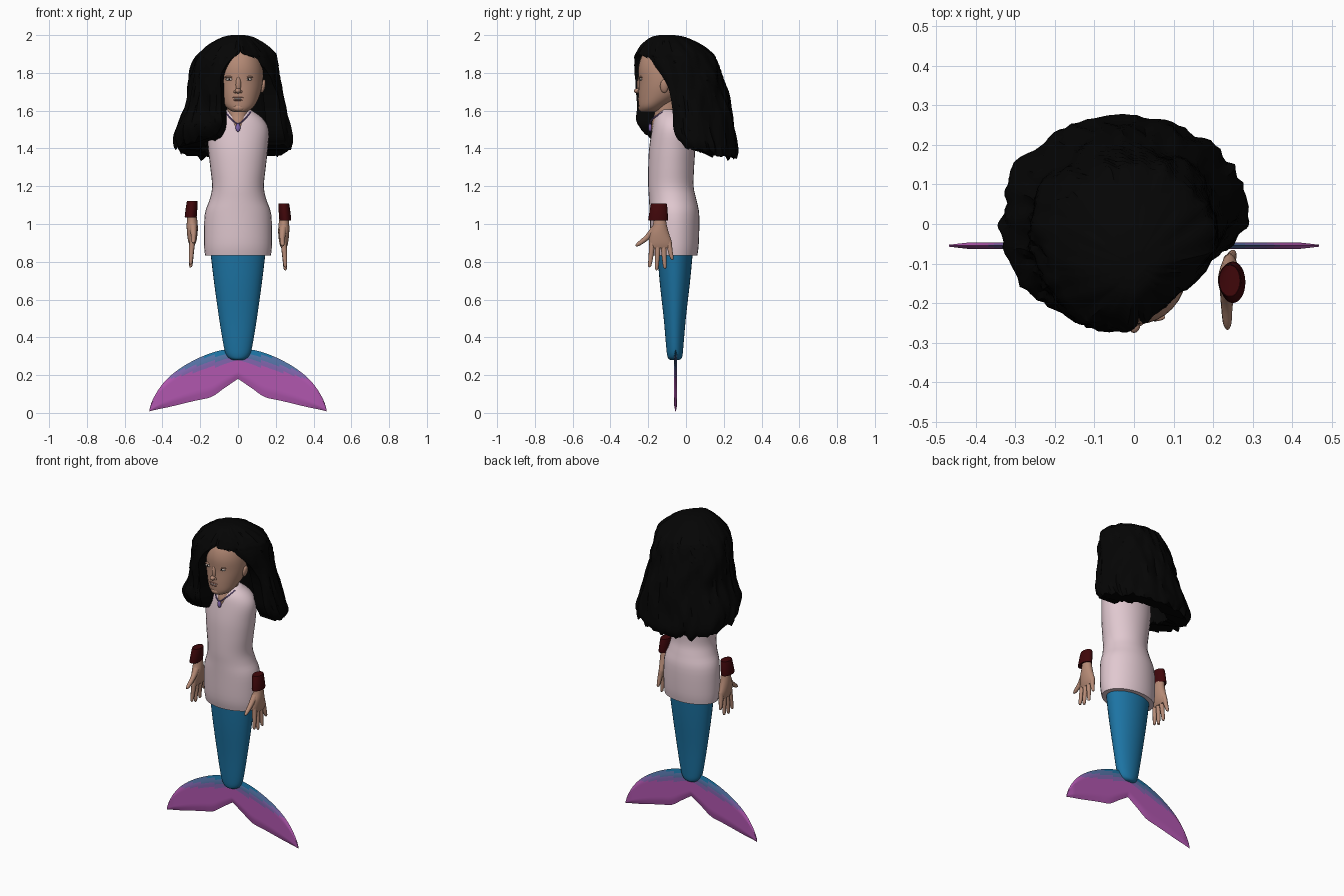
import bpy, bmesh, math
from mathutils import Vector, noise

cube = bpy.data.objects.get("Cube")
if cube:
    bpy.data.objects.remove(cube)


def material(name, *rgb):
    m = bpy.data.materials.new(name)
    m.use_nodes = True
    m.diffuse_color = (*rgb, 1)
    bsdf = m.node_tree.nodes["Principled BSDF"]
    bsdf.inputs["Base Color"].default_value = (*rgb, 1)
    bsdf.inputs["Roughness"].default_value = 0.7
    return m


SKIN = material("skin", .46, .255, .18)
SHIRT = material("pale pink cloth", .75, .58, .63)
HAIR = material("black hair", .0015, .0015, .0015)
CUFF = material("dark red cuff", .05, .002, .003)
BLUE = material("tail blue", .012, .175, .37)
HAZE = material("blue lilac", .09, .17, .38)
LILAC = material("lilac", .22, .13, .42)
MAGENTA = material("fin magenta", .44, .095, .43)
WHITE = material("eye white", .6, .52, .48)
LIPS = material("lips", .37, .17, .13)


def select(ob):
    bpy.ops.object.select_all(action='DESELECT')
    ob.select_set(True)
    bpy.context.view_layer.objects.active = ob


def finish(ob, angle=40):
    select(ob)
    bpy.ops.object.shade_smooth_by_angle(angle=math.radians(angle))
    return ob


def smooth(rows, k=4):
    """Catmull-Rom refinement of a list of equal-length rows."""
    out = []
    for i in range(len(rows) - 1):
        quad = [rows[min(max(i + j, 0), len(rows) - 1)] for j in (-1, 0, 1, 2)]
        for s in range(k):
            t = s / k
            out.append([b + t / 2 * (c - a + t * (2*a - 5*b + 4*c - d + t * (3*(b - c) + d - a)))
                        for a, b, c, d in zip(*quad)])
    return out + [list(rows[-1])]


def skin(name, rings, mats, paint=None, angle=40):
    """Join closed rings of points into a capped surface."""
    bm = bmesh.new()
    loops = [[bm.verts.new(p) for p in r] for r in rings]
    n = len(loops[0])
    for a, b in zip(loops, loops[1:]):
        for i in range(n):
            bm.faces.new((a[i], a[(i + 1) % n], b[(i + 1) % n], b[i]))
    bm.faces.new(loops[0])
    bm.faces.new(loops[-1])
    bmesh.ops.recalc_face_normals(bm, faces=bm.faces)
    if paint:
        for f in bm.faces:
            f.material_index = paint(f.calc_center_median())
    me = bpy.data.meshes.new(name)
    bm.to_mesh(me)
    bm.free()
    for m in mats:
        me.materials.append(m)
    ob = bpy.data.objects.new(name, me)
    bpy.context.collection.objects.link(ob)
    return finish(ob, angle)


def oval(z, x0, x1, y0, y1, n=32):
    pts = []
    for i in range(n):
        a = math.tau * i / n
        pts.append(((x0 + x1) / 2 + (x1 - x0) / 2 * math.sin(a),
                    (y0 + y1) / 2 - (y1 - y0) / 2 * math.cos(a), z))
    return pts


def loft(name, rows, mat, k=4):
    return skin(name, [oval(*r) for r in smooth(rows, k)], [mat])


def body(name, rows, mat, cx=0):
    """Loft from rows of height, half width, front, back."""
    return loft(name, [(z, cx - w, cx + w, f, b) for z, w, f, b in rows], mat)


def ball(name, loc, size, mat, tilt=0):
    bpy.ops.mesh.primitive_uv_sphere_add(segments=16, ring_count=10, location=loc,
                                         rotation=(0, tilt, 0))
    ob = bpy.context.object
    ob.name, ob.scale = name, size
    ob.data.materials.append(mat)
    return finish(ob, 60)


def tube(name, pts, radii, mat):
    cu = bpy.data.curves.new(name, 'CURVE')
    cu.dimensions, cu.bevel_depth, cu.bevel_resolution = '3D', 1, 3
    cu.use_fill_caps = True
    sp = cu.splines.new('POLY')
    rows = smooth([(*p, r) for p, r in zip(pts, radii)], 3)
    sp.points.add(len(rows) - 1)
    for pt, (x, y, z, r) in zip(sp.points, rows):
        pt.co, pt.radius = (x, y, z, 1), r
    cu.materials.append(mat)
    ob = bpy.data.objects.new(name, cu)
    bpy.context.collection.objects.link(ob)
    select(ob)
    bpy.ops.object.convert(target='MESH')
    return finish(bpy.context.object, 60)


# Tail and tunic
body("tail", [(.279, .015, -.07, -.048), (.284, .037, -.09, -.028), (.302, .059, -.099, -.019),
              (.35, .075, -.105, -.014), (.5, .1, -.118, -.001), (.7, .128, -.14, .022),
              (.86, .147, -.152, .037)], BLUE)
body("tunic", [(.832, .174, -.172, .06), (.9, .18, -.185, .068), (1.05, .176, -.192, .07),
               (1.13, .15, -.196, .055), (1.2, .137, -.2, .04), (1.3, .147, -.2, .043),
               (1.4, .158, -.195, .048), (1.5, .162, -.18, .04), (1.56, .13, -.166, .02),
               (1.605, .068, -.14, -.03)], SHIRT)

# Tail fin: flat sections with bevelled rims across the width
half = smooth([(0, .18, .34), (.07, .133, .335), (.14, .085, .318), (.22, .066, .285),
               (.3, .047, .24), (.37, .03, .185), (.42, .02, .125), (.455, .012, .062),
               (.468, .008, .02)], 4)
columns = [(-x, b, t) for x, b, t in half[:0:-1]] + half


def fin_section(x, low, high, n=16):
    thick = .008 * min(1, (.49 - abs(x)) / .07)
    up = [(x, thick * min(1, 6 * i / n, 6 * (n - i) / n), low + (high - low) * i / n)
          for i in range(n + 1)]
    return [(x, -.055 - w, z) for x, w, z in up] + [(x, -.055 + w, z) for x, w, z in up[-2:0:-1]]


def fin_colour(c):
    level = c.z + .26 * abs(c.x)
    if c.z + .12 * abs(c.x) > .318:
        return 0
    return 1 if level > .306 else 2 if level > .276 else 3


skin("tail_fin", [fin_section(*c) for c in columns], [BLUE, HAZE, LILAC, MAGENTA], fin_colour, 20)

# Neck, head and face
body("neck", [(1.49, .02, -.182, -.06), (1.54, .046, -.18, -.05), (1.58, .057, -.168, -.04),
              (1.66, .06, -.16, -.03)], SKIN)
body("head", [(1.592, .018, -.23, -.19), (1.598, .044, -.242, -.15), (1.625, .077, -.25, -.11),
              (1.68, .105, -.252, -.03), (1.75, .121, -.25, 0), (1.83, .121, -.252, .01),
              (1.9, .1, -.228, 0), (1.95, .05, -.17, -.06)], SKIN, cx=.01)
ball("nose_bridge", (.002, -.243, 1.738), (.015, .017, .045), SKIN)
ball("nose_tip", (0, -.254, 1.705), (.016, .022, .014), SKIN)
ball("upper_lip", (0, -.249, 1.669), (.03, .008, .004), LIPS)
ball("teeth", (0, -.25, 1.663), (.022, .007, .004), WHITE)
ball("lower_lip", (0, -.248, 1.656), (.025, .009, .005), LIPS)
ball("chin", (.004, -.233, 1.615), (.032, .02, .02), SKIN)
for side, s in (("left", 1), ("right", -1)):
    x = .004 + .05 * s
    ball(side + "_nostril", (.014 * s, -.249, 1.7), (.009, .01, .008), SKIN)
    ball(side + "_eye", (x, -.237, 1.766), (.021, .009, .007), WHITE)
    ball(side + "_pupil", (x, -.243, 1.766), (.005, .004, .005), HAIR)
    ball(side + "_eyelid", (x, -.236, 1.778), (.025, .01, .006), SKIN)
    ball(side + "_ear", (.01 + .122 * s, -.115, 1.73), (.013, .022, .036), SKIN, .2 * s)

# Necklace
tube("necklace", [(-.066, -.125, 1.592), (-.036, -.178, 1.556), (0, -.192, 1.53),
                  (.036, -.178, 1.556), (.066, -.125, 1.592)], [.0035] * 5, LILAC)
ball("pendant", (0, -.19, 1.51), (.013, .009, .022), LILAC)

# Cuffs and hands: the right one hangs a little higher and further back
for side, s, lift, back in (("left", 1, 0, 0), ("right", -1, .015, .08)):
    def wide(rows):
        return [(z + lift, s * (c - w), s * (c + w), f + back, b + back) for z, c, w, f, b in rows]

    def digit(name, pts, radii):
        tube(name, [(s * x, y + back, z + lift) for x, y, z in pts], radii, SKIN)

    loft(side + "_cuff", wide([(1.022, .25, .029, -.197, -.098), (1.026, .25, .032, -.2, -.095),
                               (1.1, .243, .029, -.187, -.1), (1.106, .243, .025, -.183, -.104)]),
         CUFF, 2)
    loft(side + "_palm", wide([(1.06, .246, .02, -.17, -.11), (1.0, .243, .028, -.174, -.103),
                               (.95, .242, .029, -.192, -.09), (.9, .242, .023, -.196, -.074),
                               (.872, .243, .014, -.188, -.076)]), SKIN)
    fingers = [("index", -.178, -.192, .772), ("middle", -.149, -.155, .757),
               ("ring", -.12, -.112, .765), ("little", -.092, -.074, .81)]
    for label, y0, y1, tip in fingers:
        digit(side + "_" + label + "_finger",
              [(.241, y0, .91), (.247, (y0 + y1) / 2, (.9 + tip) / 2),
               (.25, y1, tip + .008), (.25, y1, tip)], [.016, .013, .009, .003])
    digit(side + "_thumb", [(.238, -.165, .975), (.235, -.205, .93), (.236, -.25, .895),
                            (.237, -.266, .885)], [.021, .015, .011, .004])


# Hair: C-shaped sections, open at the face, swept back on the left
def hair_section(z, x0, x1, y0, y1, left, right, hollow, n=80):
    outer, inner = [], []
    drop = min(max((1.6 - z) / .2, 0), 1)
    for i in range(n + 1):
        a = math.radians(left + (360 + right - left) * i / n)
        d = Vector((math.sin(a), -math.cos(a), 0))
        lump = noise.noise(d * 3 + Vector((0, 0, z * 7))) * .05
        lump += noise.noise(d * 9 + Vector((0, 0, z * 9))) * .06
        sweep = .4 * max(d.x, 0) * max(-d.y, 0)
        fray = noise.noise(d * 8) * .035
        for ring, k in ((outer, 1 + lump - sweep), (inner, hollow)):
            x = (x0 + x1) / 2 + (x1 - x0) / 2 * d.x * k
            y = (y0 + y1) / 2 + (y1 - y0) / 2 * d.y * k
            ring.append((x, y, z + drop * (fray - .22 * y + .2 * max(0, -y - .12))))
    return outer + inner[::-1]


hair = [(2.0, -.035, .035, -.14, -.06, 6, 6, .02), (1.988, -.085, .085, -.185, 0, 6, 6, .02),
        (1.95, -.155, .148, -.23, .078, 6, 6, .3), (1.905, -.205, .195, -.26, .138, 8, 4, .6),
        (1.88, -.225, .207, -.272, .158, 30, -5, .61), (1.84, -.242, .218, -.28, .175, 50, -13, .61),
        (1.78, -.258, .223, -.28, .195, 66, -18, .61), (1.7, -.266, .232, -.275, .217, 75, -17, .61),
        (1.6, -.288, .255, -.272, .242, 76, -16, .6), (1.5, -.33, .28, -.268, .266, 74, -11, .6),
        (1.44, -.335, .288, -.25, .278, 76, -13, .6), (1.405, -.32, .275, -.22, .265, 80, -22, .6)]
skin("hair", [hair_section(*r) for r in smooth(hair, 4)], [HAIR], angle=35)
